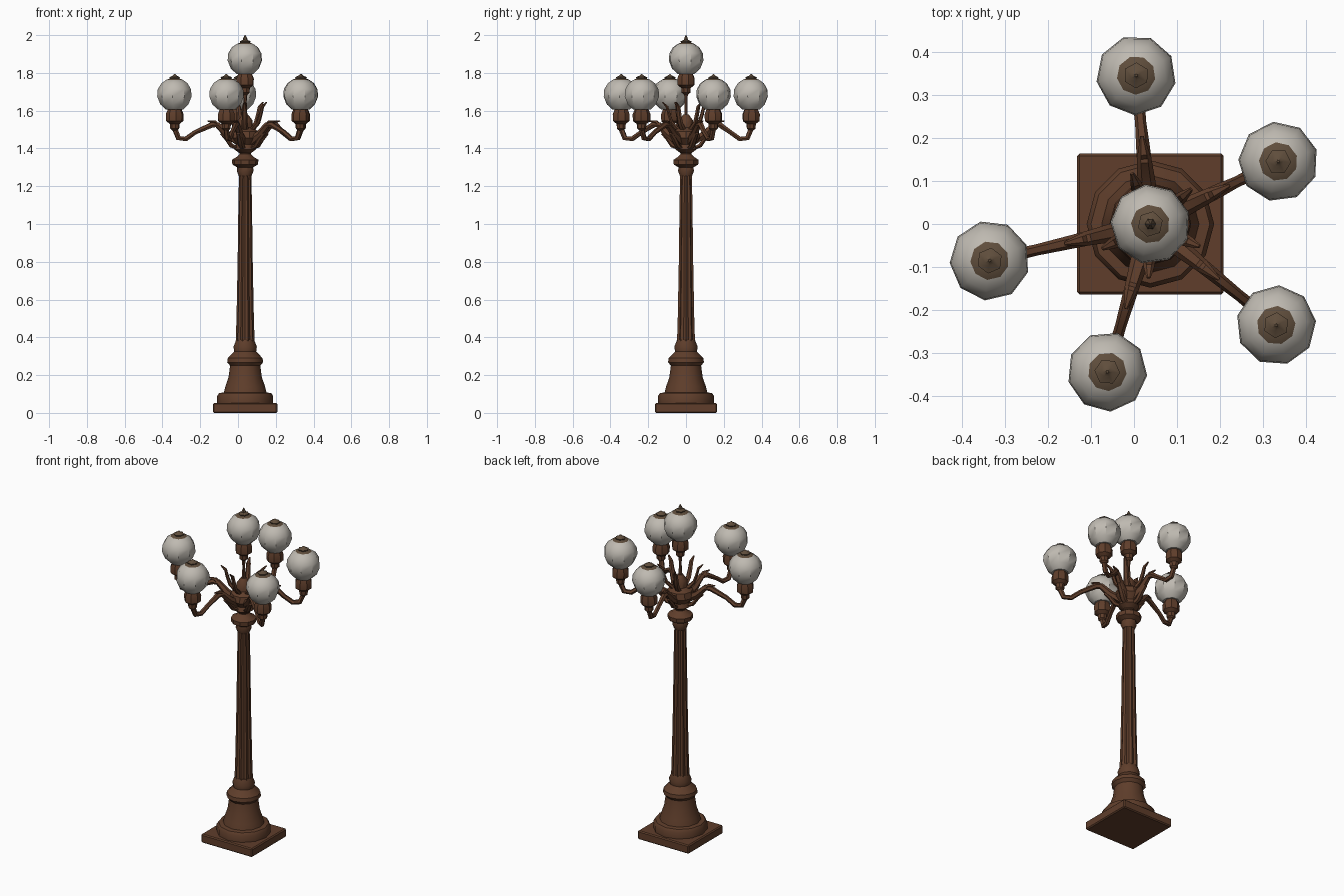
import bpy, bmesh
from math import sin, cos, pi, radians, atan2, hypot
from mathutils import Vector

cube = bpy.data.objects.get("Cube")
if cube:
    bpy.data.objects.remove(cube, do_unlink=True)

POST = Vector((0.038, 0, 0))


def material(name, rgb):
    m = bpy.data.materials.new(name)
    m.use_nodes = True
    m.diffuse_color = (*rgb, 1)
    bsdf = next(n for n in m.node_tree.nodes if n.type == 'BSDF_PRINCIPLED')
    bsdf.inputs["Base Color"].default_value = (*rgb, 1)
    bsdf.inputs["Roughness"].default_value = 0.8
    return m


bronze = material("bronze brown", (0.115, 0.048, 0.024))
glass = material("frosted glass", (0.52, 0.49, 0.44))
cap_brown = material("cap brown", (0.115, 0.075, 0.045))


def finish(name, bm, mats, angle=35):
    bmesh.ops.recalc_face_normals(bm, faces=bm.faces[:])
    mesh = bpy.data.meshes.new(name)
    bm.to_mesh(mesh)
    bm.free()
    for m in mats:
        mesh.materials.append(m)
    ob = bpy.data.objects.new(name, mesh)
    bpy.context.collection.objects.link(ob)
    bpy.ops.object.select_all(action='DESELECT')
    ob.select_set(True)
    bpy.context.view_layer.objects.active = ob
    bpy.ops.object.shade_smooth_by_angle(angle=radians(angle))
    return ob


def skin(bm, rings):
    """Join equal rings of points into a closed tube."""
    rows = [[bm.verts.new(p) for p in ring] for ring in rings]
    n = len(rows[0])
    for a, b in zip(rows, rows[1:]):
        for i in range(n):
            j = (i + 1) % n
            bm.faces.new((a[i], a[j], b[j], b[i]))
    bm.faces.new(rows[0][::-1])
    bm.faces.new(rows[-1])


def lathe(name, profile, centre, sides=12, mats=(bronze,), flute=0, turn=0, cap_from=None):
    """Turn (radius, height) pairs round an upright axis; flute dents every other side."""
    bm = bmesh.new()
    rings = []
    for r, z in profile:
        ring = []
        for i in range(sides):
            a = turn + 2 * pi * i / sides
            rr = r * (1 - flute * (i % 2))
            ring.append(centre + Vector((rr * cos(a), rr * sin(a), z)))
        rings.append(ring)
    skin(bm, rings)
    if cap_from is not None:
        for f in bm.faces:
            f.material_index = int(f.calc_center_median().z - centre.z > cap_from)
    return finish(name, bm, mats)


def sweep(name, path, angle, widen=1, sides=6):
    """Sweep a tapering tube along (reach, height, radius) points, out from the post."""
    out, side = Vector((cos(angle), sin(angle), 0)), Vector((-sin(angle), cos(angle), 0))
    pts = [POST + out * r + Vector((0, 0, z)) for r, z, _ in path]
    bm = bmesh.new()
    rings = []
    for i, p in enumerate(pts):
        along = (pts[min(i + 1, len(pts) - 1)] - pts[max(i - 1, 0)]).normalized()
        up = side.cross(along)
        rad = path[i][2]
        rings.append([p + side * (rad * widen * cos(2 * pi * k / sides))
                      + up * (rad * sin(2 * pi * k / sides)) for k in range(sides)])
    skin(bm, rings)
    return finish(name, bm, (bronze,))


# Square plinth
bm = bmesh.new()
bmesh.ops.create_cube(bm, size=1)
bmesh.ops.scale(bm, vec=(0.34, 0.328, 0.052), verts=bm.verts[:])
bmesh.ops.translate(bm, vec=POST + Vector((0, 0, 0.026)), verts=bm.verts[:])
bmesh.ops.bevel(bm, geom=bm.edges[:], offset=0.006, segments=1, affect='EDGES')
finish("plinth", bm, (bronze,), 20)

# Bell-shaped pedestal
lathe("pedestal", [(0.148, 0.05), (0.148, 0.09), (0.138, 0.105), (0.113, 0.108),
                   (0.105, 0.14), (0.088, 0.19), (0.08, 0.25), (0.095, 0.268),
                   (0.092, 0.29), (0.058, 0.325), (0.062, 0.35), (0.048, 0.385)], POST, 12)

# Fluted shaft
lathe("shaft", [(0.05, 0.38), (0.046, 0.5), (0.04, 0.8), (0.036, 1.1),
                (0.032, 1.29)], POST, 20, flute=0.16)

# Capital and arm hub
lathe("capital", [(0.034, 1.255), (0.044, 1.28), (0.042, 1.3), (0.068, 1.315),
                  (0.07, 1.34), (0.045, 1.355), (0.03, 1.37), (0.035, 1.39)], POST, 10)
lathe("arm_hub", [(0.03, 1.375), (0.058, 1.395), (0.05, 1.42), (0.078, 1.455),
                  (0.07, 1.49), (0.04, 1.51), (0.038, 1.55), (0.015, 1.58)], POST, 10)
lathe("top_stem", [(0.011, 1.57), (0.008, 1.65), (0.014, 1.71)], POST, 6)

CUP = [(0.012, -0.11), (0.024, -0.1), (0.026, -0.075), (0.046, -0.06),
       (0.048, -0.025), (0.036, 0.004)]
GLOBE = [(0.046, 0), (0.076, 0.028), (0.093, 0.07), (0.09, 0.108),
         (0.071, 0.14), (0.045, 0.158), (0.022, 0.167)]
FINIAL = [(0.026, 0.162), (0.03, 0.172), (0.012, 0.18), (0.003, 0.188)]


def lamp(label, centre, turn):
    lathe(label + "_cup", CUP, centre, 8, turn=turn)
    lathe(label + "_globe", GLOBE, centre, 9, (glass, cap_brown), turn=turn, cap_from=0.155)
    lathe(label + "_finial", FINIAL, centre, 6, (cap_brown,), turn=turn)


# Top lamp with its taller spike
lamp("top_lamp", POST + Vector((0, 0, 1.795)), 0.3)
lathe("top_spike", [(0.014, 1.965), (0.012, 1.98), (0.002, 2.0)], POST, 6, (cap_brown,))

# Ring of five lamps on scrolled arms
SPOTS = [(0.005, 0.345), (0.335, 0.145), (0.33, -0.235), (-0.062, -0.343), (-0.335, -0.085)]
for n, (x, y) in enumerate(SPOTS, 1):
    name = f"lamp_{n}"
    lamp(name, Vector((x, y, 1.605)), n * 0.5)
    angle = atan2(y, x - POST.x)
    d = hypot(x - POST.x, y)
    sweep(name + "_arm", [(0.04, 1.44, 0.024), (0.1, 1.475, 0.021), (0.15, 1.525, 0.017),
                          (0.18, 1.525, 0.016), (d - 0.11, 1.485, 0.013),
                          (d - 0.06, 1.45, 0.014), (d - 0.02, 1.455, 0.015),
                          (d, 1.505, 0.015)], angle)
    # Leaf scrolls above and below the arm
    sweep(name + "_upper_leaf", [(0.04, 1.5, 0.012), (0.075, 1.535, 0.01), (0.09, 1.58, 0.009),
                                 (0.1, 1.62, 0.008), (0.125, 1.645, 0.003)], angle + 0.25, 1.6)
    sweep(name + "_lower_leaf", [(0.04, 1.4, 0.01), (0.075, 1.415, 0.012), (0.1, 1.45, 0.011),
                                 (0.13, 1.48, 0.008)], angle, 1.5)
    sweep(name + "_arm_curl", [(0.13, 1.5, 0.012), (0.165, 1.54, 0.01),
                               (0.205, 1.545, 0.003)], angle, 1.4)
